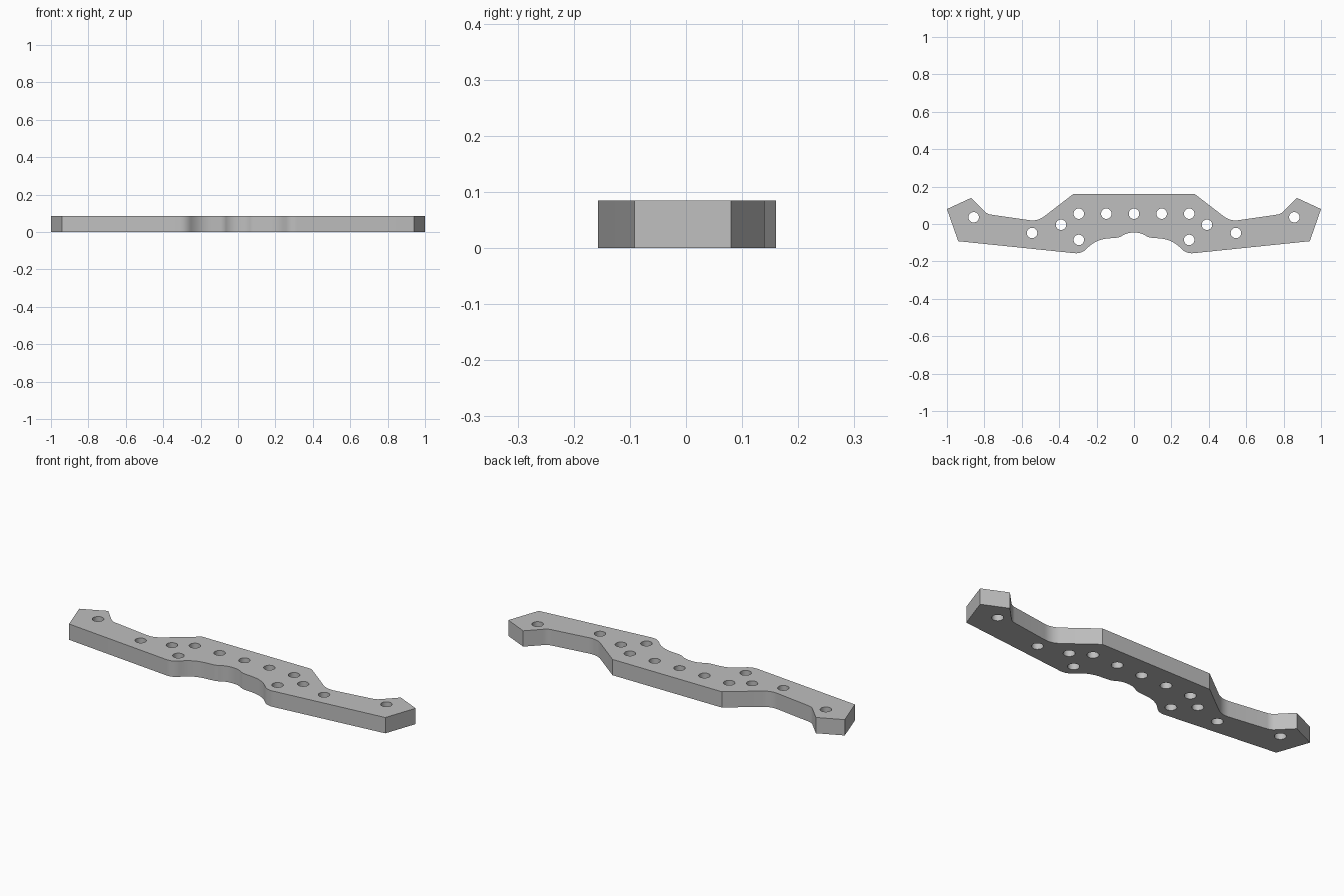
import bpy
import bmesh
import math
from mathutils import Vector

cube = bpy.data.objects.get("Cube")
if cube:
    bpy.data.objects.remove(cube, do_unlink=True)

THICKNESS = 0.085
HOLE_RADIUS = 0.028

grey = bpy.data.materials.new("light grey")
grey.use_nodes = True
colour = (0.52, 0.52, 0.52, 1)
grey.diffuse_color = colour
grey.node_tree.nodes["Principled BSDF"].inputs["Base Color"].default_value = colour

# Half outline: x, y and how far the corner is rounded back along its edges
half = [
    (0.325, 0.16, 0), (0.515, 0.014, 0.045), (0.785, 0.053, 0.02),
    (0.87, 0.14, 0), (1, 0.08, 0), (0.94, -0.092, 0),
    (0.28, -0.16, 0.038), (0.205, -0.083, 0.064),
    (0.075, -0.072, 0.02), (0.04, -0.046, 0.035),
]
corners = half + [(-x, y, r) for x, y, r in reversed(half)]


def rounded(corners, steps=8):
    """Replace each rounded corner with a smooth bend."""
    points = []
    for i, (x, y, r) in enumerate(corners):
        here = Vector((x, y))
        if r == 0:
            points.append(here)
            continue
        before = Vector(corners[i - 1][:2])
        after = Vector(corners[(i + 1) % len(corners)][:2])
        a = here + (before - here).normalized() * r
        b = here + (after - here).normalized() * r
        for k in range(steps + 1):
            t = k / steps
            points.append(a * (1 - t) ** 2 + here * 2 * t * (1 - t) + b * t ** 2)
    return points


def circle(x, y, radius, sides=32):
    angles = [2 * math.pi * k / sides for k in range(sides)]
    return [Vector((x + radius * math.cos(a), y + radius * math.sin(a))) for a in angles]


# Drilled holes, mirrored left and right
side_holes = [(0.148, 0.055), (0.295, 0.055), (0.39, -0.004),
              (0.545, -0.048), (0.295, -0.085), (0.857, 0.036)]
holes = [(0, 0.055)] + [(s * x, y) for x, y in side_holes for s in (1, -1)]

# Flat filled profile, extruded to the plate thickness
profile = bpy.data.curves.new("plate_profile", "CURVE")
profile.dimensions = "2D"
profile.fill_mode = "BOTH"
profile.extrude = THICKNESS / 2
for loop in [rounded(corners)] + [circle(x, y, HOLE_RADIUS) for x, y in holes]:
    spline = profile.splines.new("POLY")
    spline.points.add(len(loop) - 1)
    for point, p in zip(spline.points, loop):
        point.co = (p.x, p.y, 0, 1)
    spline.use_cyclic_u = True

plate = bpy.data.objects.new("drilled_plate", profile)
bpy.context.collection.objects.link(plate)
bpy.ops.object.select_all(action="DESELECT")
plate.select_set(True)
bpy.context.view_layer.objects.active = plate
bpy.ops.object.convert(target="MESH")

# Weld the walls to the faces and rest the plate on the ground
mesh = plate.data
bm = bmesh.new()
bm.from_mesh(mesh)
bmesh.ops.remove_doubles(bm, verts=bm.verts, dist=0.0005)
bmesh.ops.translate(bm, verts=bm.verts, vec=(0, 0, THICKNESS / 2))
bmesh.ops.recalc_face_normals(bm, faces=bm.faces)
bm.to_mesh(mesh)
bm.free()

mesh.materials.clear()
mesh.materials.append(grey)
bpy.ops.object.shade_smooth_by_angle(angle=math.radians(30))
